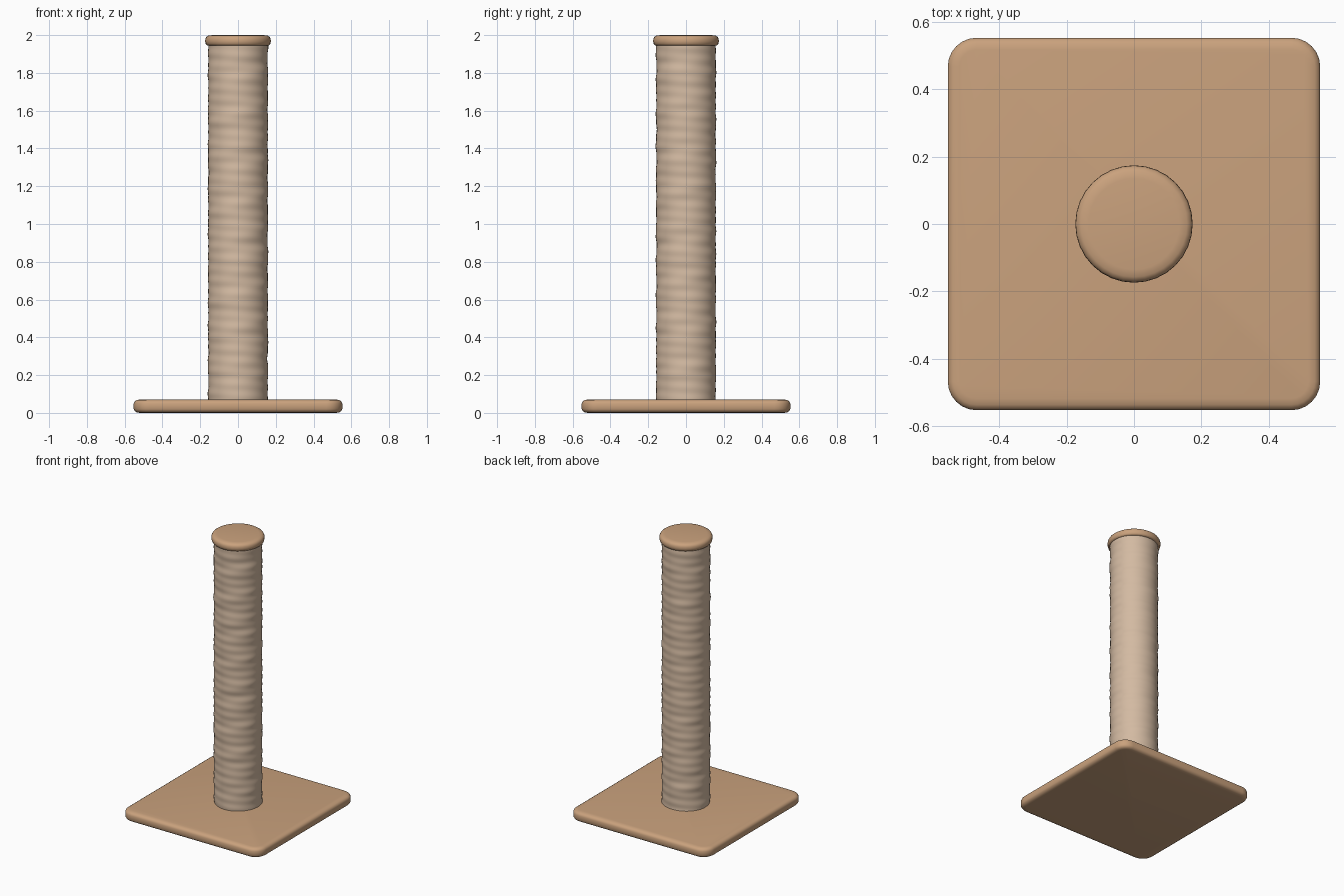
import bpy, bmesh, math, random

if "Cube" in bpy.data.objects:
    bpy.data.objects.remove(bpy.data.objects["Cube"])
random.seed(4)

def material(name, rgb):
    m = bpy.data.materials.new(name)
    m.diffuse_color = (*rgb, 1)
    m.use_nodes = True
    m.node_tree.nodes["Principled BSDF"].inputs["Base Color"].default_value = m.diffuse_color
    return m

WOOD = material("tan_plush", (0.59, 0.36, 0.205))
ROPE = material("pale_sisal", (0.65, 0.49, 0.36))

def finish(bm, name, mat, angle=60):
    bmesh.ops.recalc_face_normals(bm, faces=bm.faces[:])
    me = bpy.data.meshes.new(name)
    bm.to_mesh(me)
    bm.free()
    ob = bpy.data.objects.new(name, me)
    bpy.context.collection.objects.link(ob)
    me.materials.append(mat)
    bpy.ops.object.select_all(action='DESELECT')
    ob.select_set(True)
    bpy.context.view_layer.objects.active = ob
    bpy.ops.object.shade_smooth_by_angle(angle=math.radians(angle))
    return ob

def loft(name, mat, rings):
    """Skin a stack of equal-length point rings and cap both ends."""
    bm = bmesh.new()
    loops = [[bm.verts.new(p) for p in ring] for ring in rings]
    n = len(loops[0])
    for a, b in zip(loops, loops[1:]):
        for i in range(n):
            j = (i + 1) % n
            bm.faces.new((a[i], a[j], b[j], b[i]))
    bm.faces.new(loops[0][::-1])
    bm.faces.new(loops[-1])
    return finish(bm, name, mat)

def circle(r, z, n=32):
    return [(r * math.cos(2 * math.pi * i / n), r * math.sin(2 * math.pi * i / n), z) for i in range(n)]

def rounded_square(half, rad, z, seg=6):
    pts = []
    for k, (sx, sy) in enumerate(((1, 1), (-1, 1), (-1, -1), (1, -1))):
        for i in range(seg + 1):
            a = math.pi / 2 * (k + i / seg)
            pts.append((sx * (half - rad) + rad * math.cos(a),
                        sy * (half - rad) + rad * math.sin(a), z))
    return pts

# square base with soft rounded rim
base_profile = [(0.035, 0.0), (0.018, 0.002), (0.006, 0.009), (0.0, 0.02),
                (0.0, 0.05), (0.005, 0.061), (0.016, 0.068), (0.035, 0.071)]
loft("base_plate", WOOD, [rounded_square(0.552 - d, 0.085 - d, z) for d, z in base_profile])

# sisal wrapped post: helical ripples with gentle irregularity
N, ROWS, Z0, Z1 = 40, 190, 0.06, 1.96
waves = [(random.randint(-3, 3), random.uniform(25, 75), random.uniform(0, 6.28)) for _ in range(7)]
rings = []
for k in range(ROWS + 1):
    z = Z0 + (Z1 - Z0) * k / ROWS
    ring = []
    for i in range(N):
        a = 2 * math.pi * i / N
        r = 0.158 + 0.0011 * math.sin(2 * math.pi * z / 0.06 + a)
        r += sum(0.0006 * math.sin(m * a + f * z + p) for m, f, p in waves)
        ring.append((r * math.cos(a), r * math.sin(a), z))
    rings.append(ring)
loft("wrapped_post", ROPE, rings)

# rounded cap on top
cap_profile = [(0.150, 1.945), (0.165, 1.946), (0.171, 1.953), (0.174, 1.966),
               (0.173, 1.980), (0.168, 1.990), (0.157, 1.997), (0.135, 2.0)]
loft("top_cap", WOOD, [circle(r, z) for r, z in cap_profile])
